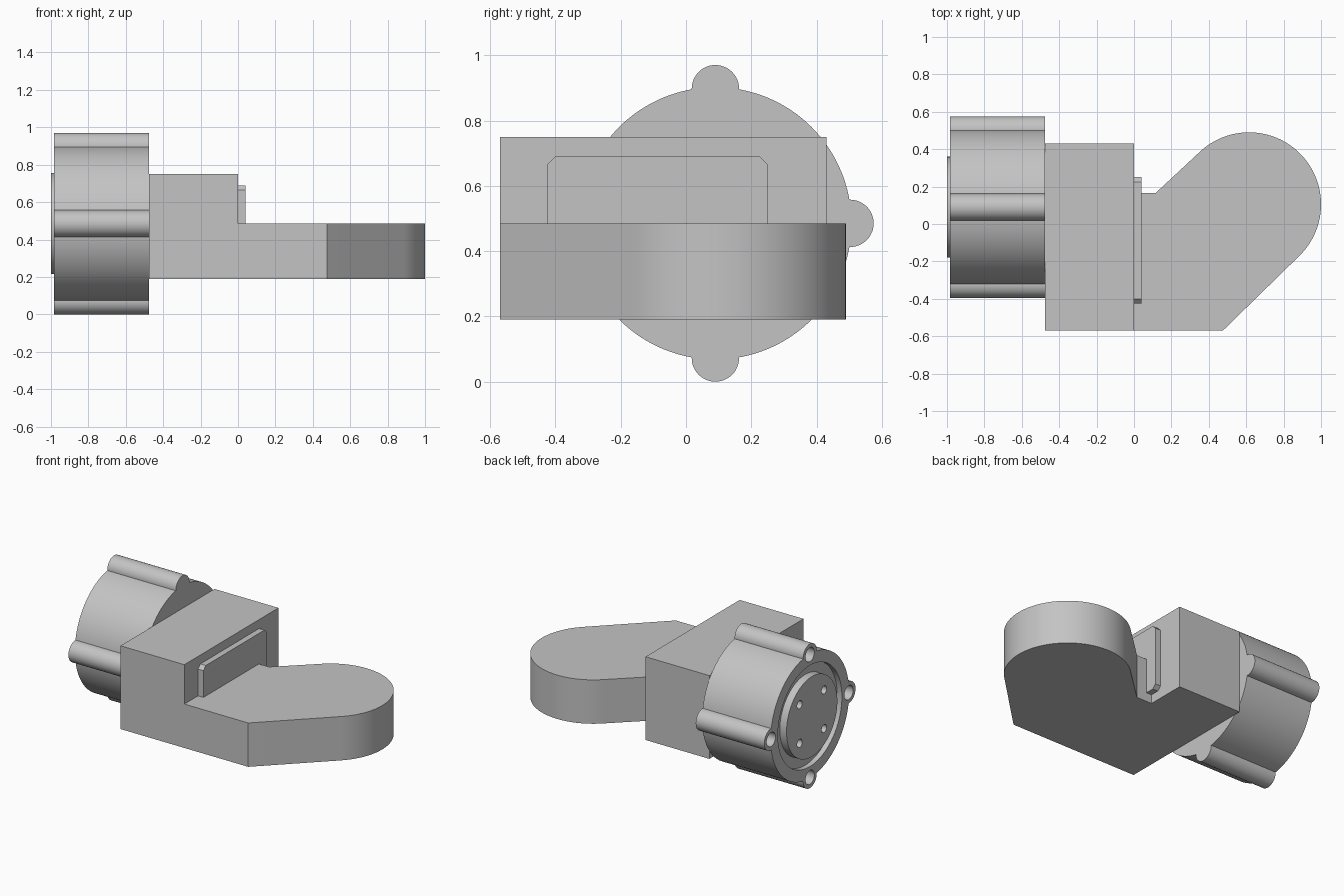
import bpy, bmesh
from math import sin, cos, pi, radians
from mathutils import Matrix, Vector

cube = bpy.data.objects.get("Cube")
if cube:
    bpy.data.objects.remove(cube, do_unlink=True)

grey = bpy.data.materials.new("light grey")
grey.use_nodes = True
grey.diffuse_color = (0.55, 0.55, 0.55, 1)
grey.node_tree.nodes["Principled BSDF"].inputs["Base Color"].default_value = (0.55, 0.55, 0.55, 1)

AXIS_Y, AXIS_Z = 0.09, 0.485   # motor shaft axis, running along x
BACK, FRONT = -0.985, -0.475   # motor body ends
EAR_R = 0.4125                 # bolt circle radius


def finish(name, bm):
    bmesh.ops.recalc_face_normals(bm, faces=bm.faces)
    mesh = bpy.data.meshes.new(name)
    bm.to_mesh(mesh)
    bm.free()
    obj = bpy.data.objects.new(name, mesh)
    bpy.context.collection.objects.link(obj)
    mesh.materials.append(grey)
    return obj


def prism(name, points, direction):
    """Extrude a planar outline along a direction."""
    bm = bmesh.new()
    face = bm.faces.new([bm.verts.new(p) for p in points])
    moved = bmesh.ops.extrude_face_region(bm, geom=[face])["geom"]
    # keep the starting face as the opposite cap
    if not face.is_valid or len(bm.faces) < len(points) + 2:
        bm.faces.new([v for v in face.verts])
    bmesh.ops.translate(bm, vec=direction, verts=[g for g in moved if isinstance(g, bmesh.types.BMVert)])
    return finish(name, bm)


def rod(name, x0, x1, radius, dy=0, dz=0, sides=48):
    """Cylinder along x, offset from the motor axis."""
    bm = bmesh.new()
    place = Matrix.Translation(((x0 + x1) / 2, AXIS_Y + dy, AXIS_Z + dz)) @ Matrix.Rotation(pi / 2, 4, 'Y')
    bmesh.ops.create_cone(bm, cap_ends=True, segments=sides, radius1=radius, radius2=radius,
                          depth=x1 - x0, matrix=place)
    return finish(name, bm)


def combine(obj, tool, operation):
    mod = obj.modifiers.new("cut", 'BOOLEAN')
    mod.operation, mod.object, mod.solver = operation, tool, 'EXACT'
    bpy.context.view_layer.objects.active = obj
    bpy.ops.object.modifier_apply(modifier=mod.name)
    bpy.data.objects.remove(tool, do_unlink=True)


def smooth(obj):
    bpy.ops.object.select_all(action='DESELECT')
    obj.select_set(True)
    bpy.context.view_layer.objects.active = obj
    bpy.ops.object.shade_smooth_by_angle(angle=radians(30))


# Motor body with four bolt ears and a recessed back
motor = rod("motor_body", BACK, FRONT, 0.417, sides=128)
quarters = [(EAR_R * cos(i * pi / 2), EAR_R * sin(i * pi / 2)) for i in range(4)]
for dy, dz in quarters:
    combine(motor, rod("ear", BACK, FRONT, 0.0725, dy, dz), 'UNION')
for dy, dz in quarters:
    combine(motor, rod("ear_hole", BACK - 0.1, BACK + 0.25, 0.047, dy, dz, 32), 'DIFFERENCE')
combine(motor, rod("recess", BACK - 0.1, BACK + 0.035, 0.34, sides=96), 'DIFFERENCE')
smooth(motor)

# Raised end disc with four screw holes
disc = rod("end_disc", -1.0, BACK + 0.05, 0.27, sides=96)
for dy in (-0.13, 0.13):
    for dz in (-0.13, 0.13):
        combine(disc, rod("screw_hole", -1.1, BACK + 0.03, 0.027, dy, dz, 24), 'DIFFERENCE')
smooth(disc)

# Gearbox block
prism("gearbox", [(FRONT, -0.57, 0.19), (0, -0.57, 0.19), (0, 0.43, 0.19), (FRONT, 0.43, 0.19)],
      Vector((0, 0, 0.56)))

# Chamfered cover plate on the gearbox face
y0, y1, z0, z1, c = -0.425, 0.25, 0.25, 0.69, 0.025
prism("cover_plate", [(0, y, z) for y, z in (
    (y0 + c, z0), (y1 - c, z0), (y1, z0 + c), (y1, z1 - c),
    (y1 - c, z1), (y0 + c, z1), (y0, z1 - c), (y0, z0 + c))], Vector((0.04, 0, 0)))

# Arm with a rounded end
steps = 64
outline = [(0, 0.165), (0, -0.57), (0.475, -0.57)]
for i in range(steps + 1):
    a = -pi / 4 + pi * i / steps
    outline.append((0.615 + 0.385 * cos(a), 0.105 + 0.385 * sin(a)))
outline.append((0.115, 0.165))
smooth(prism("arm", [(x, y, 0.19) for x, y in outline], Vector((0, 0, 0.295))))
